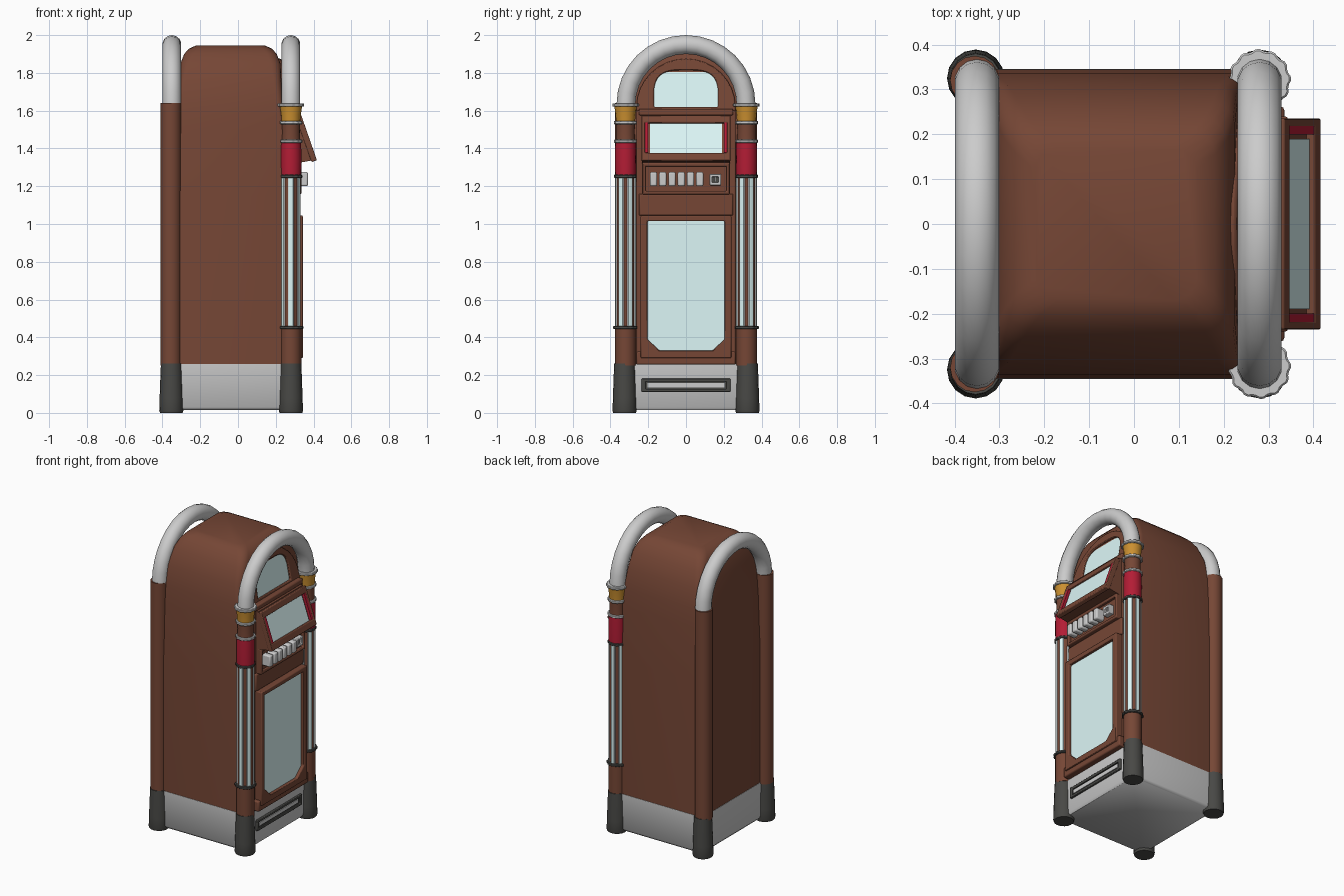
import bpy, bmesh, math
from math import sin, cos, pi, radians

if "Cube" in bpy.data.objects:
    bpy.data.objects.remove(bpy.data.objects["Cube"])


def material(name, r, g, b):
    m = bpy.data.materials.new(name)
    m.diffuse_color = (r, g, b, 1)
    m.use_nodes = True
    m.node_tree.nodes["Principled BSDF"].inputs["Base Color"].default_value = m.diffuse_color
    return m


BROWN = material("brown_wood", 0.18, 0.062, 0.036)
GLASS = material("pale_glass", 0.72, 0.93, 0.93)
RED = material("red_plastic", 0.45, 0.012, 0.035)
AMBER = material("amber_plastic", 0.6, 0.28, 0.03)
DARK = material("dark_rubber", 0.065, 0.065, 0.06)


def loft(name, rings, mat=None, cap=True, loop=False, bevel=0, segs=2, angle=35):
    """Skin a list of equal-length closed rings."""
    bm = bmesh.new()
    vs = [[bm.verts.new(p) for p in r] for r in rings]
    n = len(vs[0])
    pairs = list(zip(vs, vs[1:])) + ([(vs[-1], vs[0])] if loop else [])
    for a, b in pairs:
        for i in range(n):
            j = (i + 1) % n
            bm.faces.new((a[i], a[j], b[j], b[i]))
    if cap and not loop:
        bm.faces.new(vs[0])
        bm.faces.new(vs[-1])
    bmesh.ops.recalc_face_normals(bm, faces=bm.faces)
    me = bpy.data.meshes.new(name)
    bm.to_mesh(me)
    bm.free()
    ob = bpy.data.objects.new(name, me)
    bpy.context.collection.objects.link(ob)
    if mat:
        me.materials.append(mat)
    if bevel:
        b = ob.modifiers.new("bevel", "BEVEL")
        b.width, b.segments, b.limit_method = bevel, segs, "ANGLE"
        b.angle_limit = radians(40)
    bpy.context.view_layer.objects.active = ob
    bpy.ops.object.select_all(action="DESELECT")
    ob.select_set(True)
    bpy.ops.object.shade_smooth_by_angle(angle=radians(angle))
    return ob


def at_x(yz, x, lean=0):
    return [(x - lean * (z - 1.6), y, z) for y, z in yz]


def prism(name, yz, x0, x1, mat=None, bevel=0, lean=0):
    return loft(name, [at_x(yz, x0), at_x(yz, x1, lean)], mat, bevel=bevel)


def frame(name, outer, inner, x0, x1, mat, bevel=0.006, lean=0):
    rings = [at_x(outer, x0), at_x(outer, x1, lean), at_x(inner, x1, lean), at_x(inner, x0)]
    return loft(name, rings, mat, loop=True, bevel=bevel)


def rect(y0, y1, z0, z1):
    return [(y0, z0), (y1, z0), (y1, z1), (y0, z1)]


def arch(w, z0, z1, top, e=2.0, n=16):
    pts = [(-w, z0), (w, z0)]
    for i in range(n + 1):
        a = pi * i / n
        c, s = cos(a), sin(a)
        pts.append((math.copysign(w * abs(c) ** (2 / e), c),
                    z1 + (top - z1) * abs(s) ** (2 / e)))
    return pts


def rounded(x0, x1, w, z, r):
    """Rounded rectangle ring, symmetric in y."""
    pts = []
    for q, (cx, cy) in enumerate(((x1 - r, w - r), (x0 + r, w - r),
                                  (x0 + r, r - w), (x1 - r, r - w))):
        for k in range(5):
            a = pi / 2 * (q + k / 4)
            pts.append((cx + r * cos(a), cy + r * sin(a), z))
    return pts


def lathe(name, cx, cy, prof, mat=None, n=16, teeth=0.0):
    rings = []
    for r, z in prof:
        rings.append([(cx + (r - teeth * (i // 2 % 2)) * cos(2 * pi * i / n),
                       cy + (r - teeth * (i // 2 % 2)) * sin(2 * pi * i / n), z)
                      for i in range(n)])
    return loft(name, rings, mat)


# cabinet: upright body drawn in toward a soft flat top, and plinth
loft("cabinet_body", [rounded(*p) for p in (
    (-0.36, 0.285, 0.344, 0.1, 0.015), (-0.36, 0.285, 0.344, 1.15, 0.015),
    (-0.345, 0.25, 0.335, 1.5, 0.025), (-0.335, 0.24, 0.328, 1.62, 0.03),
    (-0.32, 0.23, 0.31, 1.75, 0.04), (-0.305, 0.225, 0.27, 1.85, 0.05),
    (-0.285, 0.205, 0.235, 1.9, 0.05), (-0.26, 0.18, 0.205, 1.928, 0.05),
    (-0.22, 0.14, 0.17, 1.946, 0.05))], BROWN, angle=50)
loft("plinth", [rounded(*p) for p in (
    (-0.35, 0.285, 0.335, 0.015, 0.015), (-0.362, 0.295, 0.346, 0.03, 0.015),
    (-0.362, 0.295, 0.346, 0.26, 0.015))], None, angle=50)

# front panel, with the leaning upper window
prism("front_panel", rect(-0.262, 0.262, 0.25, 1.6), 0.2, 0.295, BROWN, 0.006)
TOP = arch(0.17, 1.62, 1.67, 1.815, 3.2)
frame("upper_window_frame", arch(0.262, 1.585, 1.62, 1.875), TOP, 0.15, 0.275, BROWN, lean=0.17)
prism("upper_window", TOP, 0.15, 0.262, GLASS, lean=0.17)
prism("upper_sill", rect(-0.25, 0.25, 1.575, 1.61), 0.2, 0.305, BROWN, 0.008)

# lower window: clipped bottom corners
clip = [(-0.205, 0.39), (-0.14, 0.33), (0.14, 0.33), (0.205, 0.39), (0.205, 1.015), (-0.205, 1.015)]
outer = [(-0.24, 0.39), (-0.24, 0.29), (0.24, 0.29), (0.24, 0.39), (0.24, 1.045), (-0.24, 1.045)]
frame("lower_window_frame", outer, clip, 0.28, 0.343, BROWN)
prism("lower_window", clip, 0.28, 0.322, GLASS)
prism("lower_rail", rect(-0.262, 0.262, 0.255, 0.325), 0.2, 0.335, BROWN, 0.008)
prism("middle_rail", rect(-0.25, 0.25, 1.045, 1.16), 0.2, 0.31, BROWN, 0.008)

# button panel, buttons and coin slot
prism("button_panel", rect(-0.23, 0.23, 1.16, 1.32), 0.2, 0.315, BROWN)
frame("button_panel_frame", rect(-0.232, 0.232, 1.157, 1.325), rect(-0.215, 0.215, 1.175, 1.305),
      0.28, 0.335, BROWN)
for i in range(6):
    y = -0.172 + 0.049 * i
    prism(f"selector_button_{i + 1}", rect(y - 0.019, y + 0.019, 1.2, 1.275), 0.3, 0.37,
          bevel=0.008)
frame("coin_plate", rect(0.125, 0.185, 1.205, 1.265), rect(0.138, 0.172, 1.22, 1.25),
      0.3, 0.35, None, 0.004)
prism("coin_hole", rect(0.137, 0.173, 1.219, 1.251), 0.3, 0.33, DARK)
prism("coin_lip", rect(0.15, 0.16, 1.222, 1.248), 0.3, 0.345)


# sloping display box
def slant(y0, y1, t0, t1, d):
    return [(0.33 + 0.08 * t + d * 0.945, y, 1.575 - 0.23 * t + d * 0.33)
            for y, t in ((y0, t0), (y1, t0), (y1, t1), (y0, t1))]


wedge = [(0.2, 1.575), (0.315, 1.575), (0.392, 1.35), (0.385, 1.335), (0.3, 1.32), (0.2, 1.32)]
loft("display_box", [[(x, y, z) for x, z in wedge] for y in (-0.232, 0.232)], BROWN)
full, hole = (-0.235, 0.235, 0, 1.04), (-0.218, 0.218, 0.17, 0.86)
loft("display_frame", [slant(*full, -0.025), slant(*full, 0.005), slant(*hole, 0.005),
                       slant(*hole, -0.025)], BROWN, loop=True, bevel=0.005)
loft("display_glass", [slant(-0.19, 0.19, 0.17, 0.86, d) for d in (-0.03, -0.008)], GLASS)
for s in (-1, 1):
    loft("display_red_strip", [slant(s * 0.209 - 0.009, s * 0.209 + 0.009, 0.17, 0.86, d)
                               for d in (-0.03, 0.003)], RED)

# tray slot in the plinth
frame("tray_slot_frame", rect(-0.235, 0.235, 0.11, 0.182), rect(-0.215, 0.215, 0.127, 0.165),
      0.28, 0.308, DARK, 0.004)
prism("tray_slot", rect(-0.22, 0.22, 0.12, 0.17), 0.28, 0.298, DARK)
prism("tray_bar", rect(-0.205, 0.205, 0.134, 0.158), 0.28, 0.303)

# arched tubes, front and back
for label, cx in (("front", 0.28), ("back", -0.35)):
    rings = []
    for i in range(17):
        a = pi * i / 16
        rings.append([(cx + 0.05 * sin(b), (0.318 + 0.05 * cos(b)) * cos(a),
                       1.632 + (0.318 + 0.05 * cos(b)) * sin(a))
                      for b in (2 * pi * k / 14 for k in range(14))])
    loft(f"{label}_arch_tube", rings)

FOOT = [(0.06, 0), (0.064, 0.012), (0.062, 0.08), (0.057, 0.22), (0.055, 0.262)]
for side, s in (("left", -1), ("right", 1)):
    y = s * 0.32
    # back column
    lathe(f"back_{side}_foot", -0.353, s * 0.325, FOOT, DARK)
    lathe(f"back_{side}_column", -0.355, y, [(0.055, 0.25), (0.055, 1.64)], BROWN)
    # front column, from the floor up
    x, tag = 0.28, f"front_{side}"
    lathe(f"{tag}_foot", x, s * 0.325, FOOT, DARK)
    lathe(f"{tag}_column_base", x, y, [(0.055, 0.25), (0.055, 0.45)], BROWN)
    lathe(f"{tag}_column_core", x, y, [(0.049, 0.45), (0.049, 1.26)], BROWN)
    for k in range(6):
        a = radians(30 + 60 * k)
        def strip(r0, r1, w):
            base = [(r0, -w), (r1, -w * 0.8), (r1 + 0.002, 0), (r1, w * 0.8), (r0, w)]
            return [[(x + r * cos(a) - t * sin(a), y + r * sin(a) + t * cos(a), z)
                     for r, t in base] for z in (0.45, 1.255)]
        loft(f"{tag}_light_rail", strip(0.04, 0.0495, 0.018))
        loft(f"{tag}_light_strip", strip(0.04, 0.053, 0.015), GLASS)
    lathe(f"{tag}_red_sleeve", x, y, [(0.054, 1.25), (0.056, 1.34), (0.054, 1.44)], RED)
    lathe(f"{tag}_collar", x, y, [(0.05, 1.44), (0.048, 1.49), (0.05, 1.54)], BROWN)
    lathe(f"{tag}_amber_cap", x, y, [(0.05, 1.535), (0.053, 1.58), (0.06, 1.63)], AMBER)
    # toothed rings
    for z, r, m in ((0.452, 0.066, DARK), (1.252, 0.061, DARK), (1.438, 0.062, None),
                    (1.537, 0.062, None), (1.63, 0.07, None)):
        lathe(f"{tag}_ring", x, y, [(r - 0.004, z - 0.009), (r, z - 0.005), (r, z + 0.005),
                                    (r - 0.004, z + 0.009)], m, n=48, teeth=0.004)
